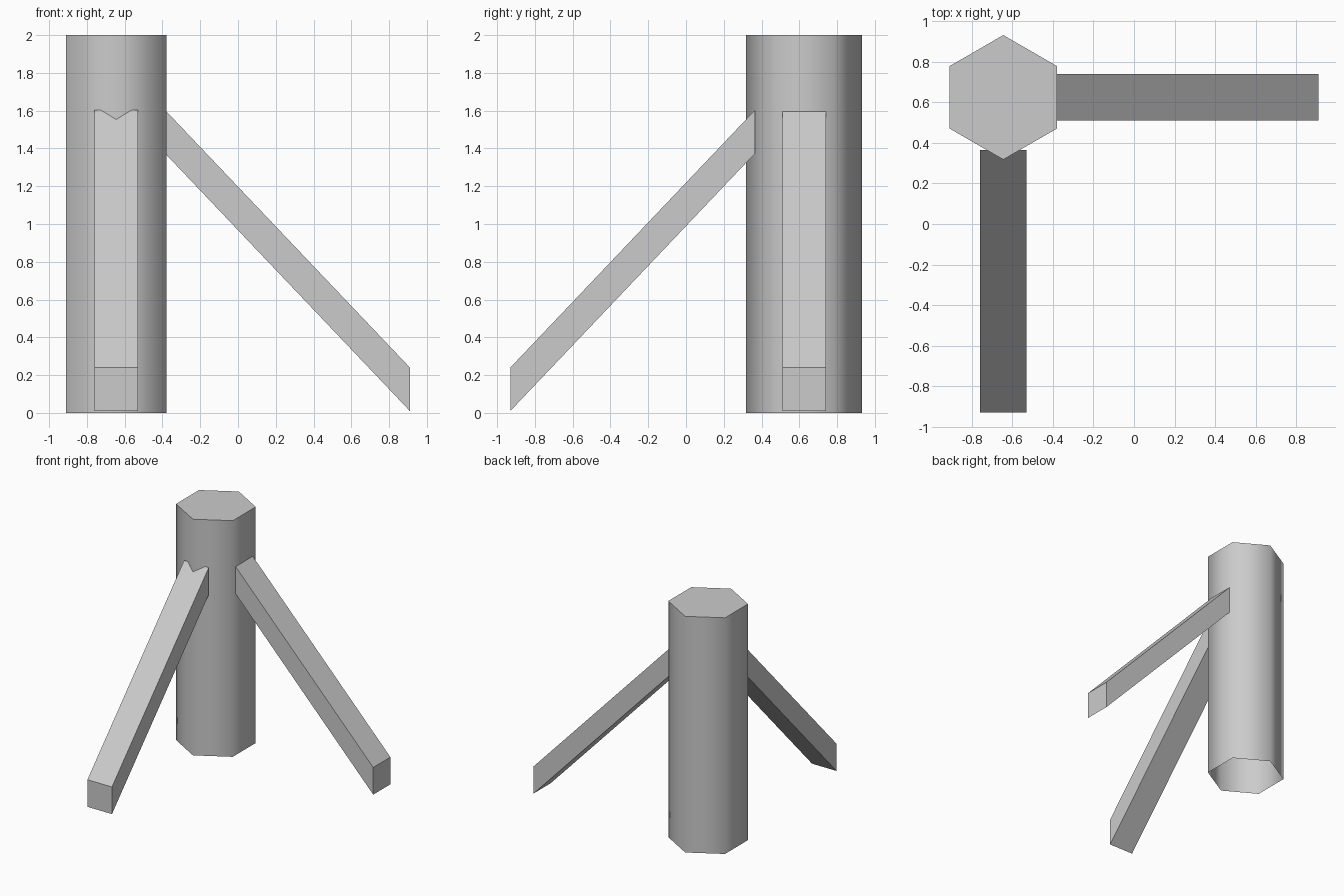
import bpy, bmesh, math
from mathutils import Vector

if "Cube" in bpy.data.objects:
    bpy.data.objects.remove(bpy.data.objects["Cube"])

CX, CY, R, H = -0.645, 0.625, 0.307, 2.0


def make_object(name, bm):
    bmesh.ops.recalc_face_normals(bm, faces=bm.faces[:])
    mesh = bpy.data.meshes.new(name)
    bm.to_mesh(mesh)
    bm.free()
    obj = bpy.data.objects.new(name, mesh)
    bpy.context.collection.objects.link(obj)
    return obj


# Hexagonal post: smooth sides, flat top, open underside
bm = bmesh.new()
angles = [math.radians(90 + 60 * i) for i in range(6)]
rings = [[bm.verts.new((CX + R * math.cos(a), CY + R * math.sin(a), z)) for a in angles]
         for z in (0, H)]
for i in range(6):
    j = (i + 1) % 6
    bm.faces.new((rings[0][i], rings[0][j], rings[1][j], rings[1][i]))
bm.faces.new(rings[1])
post = make_object("post", bm)
bpy.context.view_layer.objects.active = post
post.select_set(True)
bpy.ops.object.shade_smooth_by_angle(angle=math.radians(65))
post.select_set(False)


# Slanted square brace with vertical ends, open where it meets the post
def brace(name, top, foot, side):
    bm = bmesh.new()
    side = Vector(side) * 0.115
    up = Vector((0, 0, 0.115))
    ends = []
    for p in (Vector(top), Vector(foot)):
        ends.append([bm.verts.new(p + side * s + up * u)
                     for s, u in ((-1, -1), (1, -1), (1, 1), (-1, 1))])
    for i in range(4):
        j = (i + 1) % 4
        bm.faces.new((ends[0][i], ends[0][j], ends[1][j], ends[1][i]))
    bm.faces.new(ends[1])
    return make_object(name, bm)


brace("right_brace", (-0.38, CY, 1.482), (0.91, CY, 0.125), (0, 1, 0))
brace("front_brace", (CX, 0.365, 1.488), (CX, -0.93, 0.125), (1, 0, 0))
